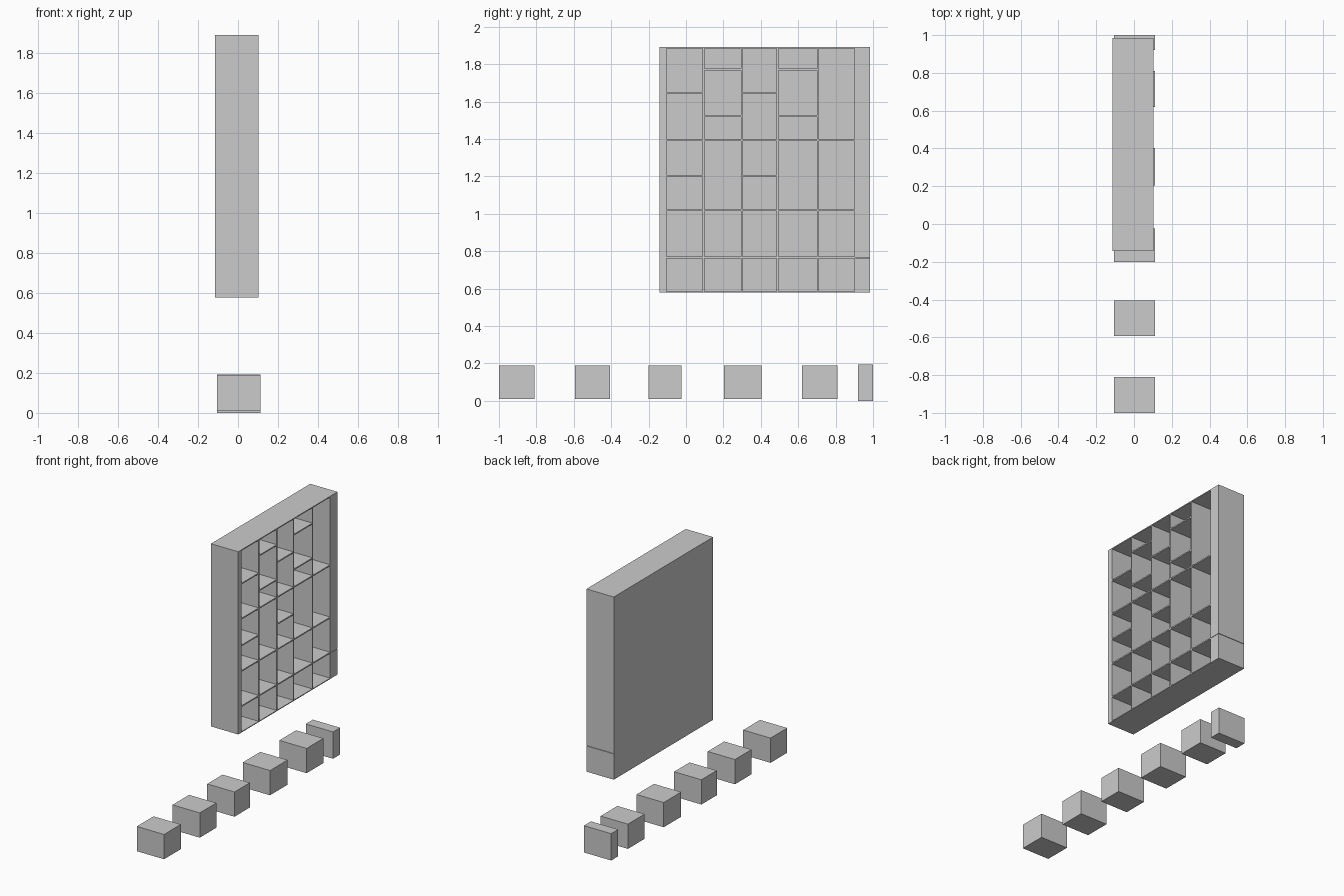
import bpy, bmesh

if "Cube" in bpy.data.objects:
    bpy.data.objects.remove(bpy.data.objects["Cube"])


def box(name, x, y, z):
    """Axis-aligned box from (min, max) pairs."""
    bm = bmesh.new()
    bmesh.ops.create_cube(bm, size=1)
    for v in bm.verts:
        v.co = [r[1] if c > 0 else r[0] for c, r in zip(v.co, (x, y, z))]
    mesh = bpy.data.meshes.new(name)
    bm.to_mesh(mesh)
    bm.free()
    ob = bpy.data.objects.new(name, mesh)
    bpy.context.collection.objects.link(ob)
    return ob


DEPTH = (-0.111, 0.102)
Z0, Z1 = 0.578, 1.892
T = 0.009            # board thickness

# Outer cabinet
box("back_panel", (-0.115, -0.111), (-0.143, 0.985), (Z0, Z1))
box("left_wall", DEPTH, (-0.143, -0.104), (Z0, Z1))
box("right_wall", DEPTH, (0.902, 0.985), (0.766, Z1))
box("right_wall_base", DEPTH, (0.906, 0.985), (Z0, 0.763))
box("right_wall_lining", DEPTH, (0.902, 0.906), (Z0, 0.766))
box("top_board", DEPTH, (-0.104, 0.902), (Z1 - 0.007, Z1))
box("bottom_board", DEPTH, (-0.104, 0.902), (Z0, Z0 + 0.006))

# Upright dividers, one before each bay except the first
dividers = [0.094, 0.298, 0.489, 0.704]
for i, y in enumerate(dividers):
    box(f"divider_{i + 1}", DEPTH, (y - T / 2, y + T / 2), (Z0 + 0.006, Z1 - 0.007))

# Shelves in each bay: three common levels plus staggered extras
common = [0.766, 1.019, 1.395]
extras = [[1.202, 1.647], [1.522, 1.772], [1.202, 1.647], [1.522, 1.772], []]
starts = [-0.104] + [y + T / 2 for y in dividers]
ends = [y - T / 2 for y in dividers] + [0.902]
for i, (a, b, extra) in enumerate(zip(starts, ends, extras)):
    for j, z in enumerate(common + extra):
        box(f"shelf_{i + 1}_{j + 1}", DEPTH, (a, b), (z - T / 2, z + T / 2))

# Loose storage blocks sized for the bottom row
blocks = [(-1.0, -0.81), (-0.594, -0.406), (-0.2, -0.025), (0.204, 0.403), (0.62, 0.81)]
for i, y in enumerate(blocks):
    box(f"storage_block_{i + 1}", (-0.105, 0.112), y, (0.011, 0.189))
box("narrow_block", (-0.105, 0.112), (0.92, 1.0), (0.0, 0.193))
